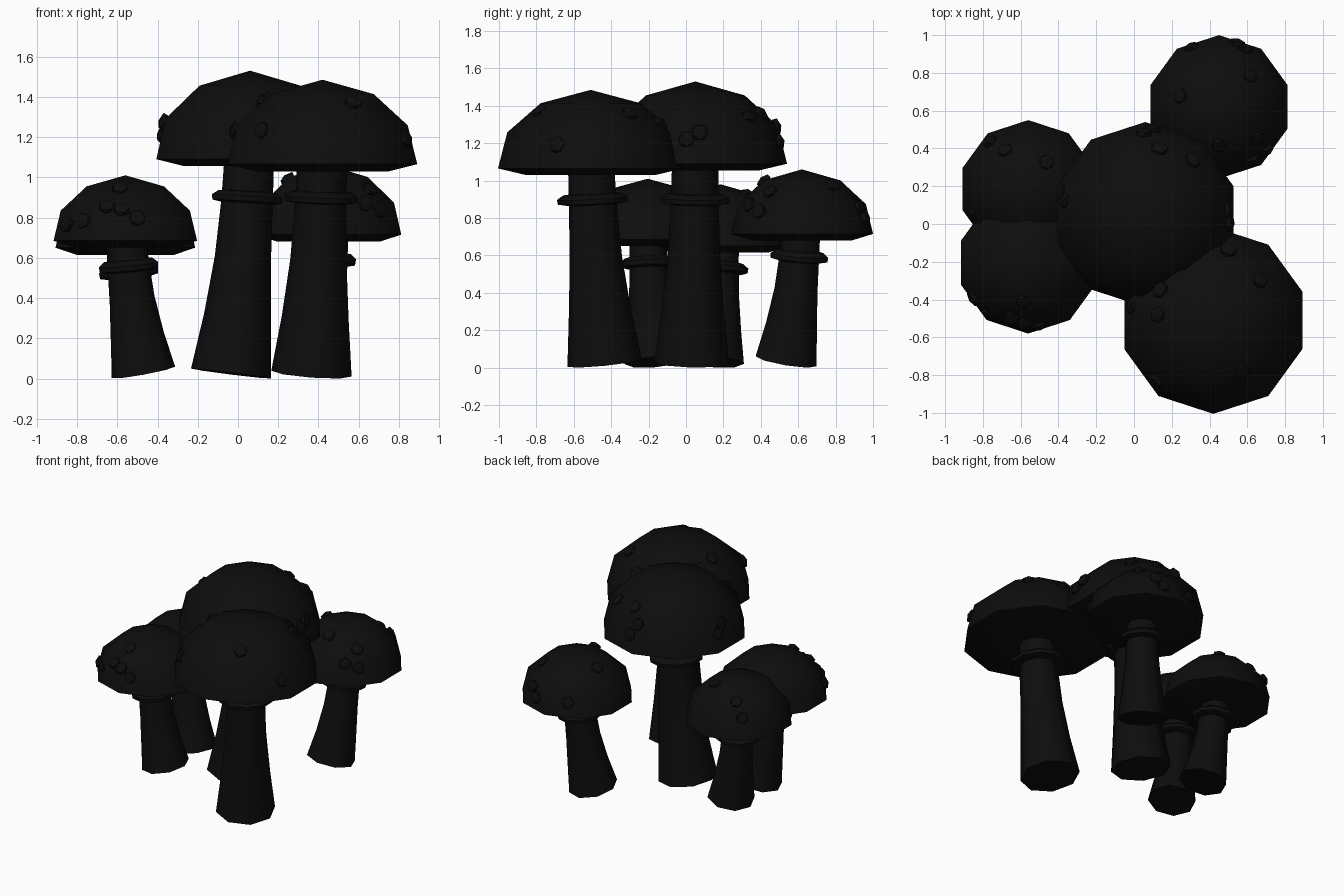
import bpy, bmesh, math
from mathutils import Vector, Matrix

if "Cube" in bpy.data.objects:
    bpy.data.objects.remove(bpy.data.objects["Cube"])

dark = bpy.data.materials.new("dark_flesh")
dark.diffuse_color = (0.004, 0.004, 0.004, 1)
dark.use_nodes = True
dark.node_tree.nodes["Principled BSDF"].inputs["Base Color"].default_value = dark.diffuse_color
UP = Vector((0, 0, 1))


def loft(bm, rings, sides):
    """Skin a list of (centre, axis, radius) rings; radius 0 makes a tip."""
    loops = []
    for c, axis, r in rings:
        q = UP.rotation_difference(axis)
        if r == 0:
            loops.append([bm.verts.new(c)])
            continue
        ang = [math.pi / 2 + 2 * math.pi * i / sides for i in range(sides)]
        loops.append([bm.verts.new(c + q @ Vector((r * math.cos(a), r * math.sin(a), 0))) for a in ang])
    for lo, hi in zip(loops, loops[1:]):
        for i in range(sides):
            j = (i + 1) % sides
            if len(hi) == 1:
                bm.faces.new((lo[i], lo[j], hi[0]))
            else:
                bm.faces.new((lo[i], lo[j], hi[j], hi[i]))
    for end in (loops[0], loops[-1]):
        if len(end) > 1:
            bm.faces.new(end)


def finish(bm, name):
    bmesh.ops.recalc_face_normals(bm, faces=bm.faces)
    me = bpy.data.meshes.new(name)
    bm.to_mesh(me)
    bm.free()
    ob = bpy.data.objects.new(name, me)
    bpy.context.collection.objects.link(ob)
    me.materials.append(dark)
    bpy.ops.object.select_all(action='DESELECT')
    ob.select_set(True)
    bpy.context.view_layer.objects.active = ob
    bpy.ops.object.shade_smooth_by_angle(angle=math.radians(45))


# cap profile above the rim: (height fraction, radius fraction)
DOME = [(0, 1), (0.46, 0.9), (0.83, 0.54), (1, 0)]


def dome_point(az, f, R, H):
    """Point and outward normal on the dome at an azimuth and height fraction."""
    for (f0, r0), (f1, r1) in zip(DOME, DOME[1:]):
        if f <= f1:
            break
    r = R * (r0 + (r1 - r0) * (f - f0) / (f1 - f0))
    a = math.radians(az)
    d = Vector((math.cos(a), math.sin(a), 0))
    n = d * (H * (f1 - f0)) + UP * (R * (r0 - r1))
    return d * r * 0.98 + UP * f * H, n.normalized()


def mushroom(label, cap, base, rim, R, H, foot, collar_z, collar_r, spots):
    # stem curving outwards from its foot
    lean = Vector((cap[0] - base[0], cap[1] - base[1], 0))
    top = rim + 0.08
    z0 = foot * 1.5 * lean.length / top

    def path(t):
        return Vector((base[0], base[1], z0 + (top - z0) * t)) + lean * (1.5 * t - 0.5 * t * t)

    def tangent(t):
        return (lean * (1.5 - t) + UP * (top - z0)).normalized()

    bm = bmesh.new()
    loft(bm, [(path(t), tangent(t), foot * k) for t, k in
              ((0, 1), (0.25, 0.83), (0.5, 0.7), (0.75, 0.64), (1, 0.61))], 8)
    finish(bm, label + "_stem")

    # flared collar under the cap
    t = (collar_z - z0) / (top - z0)
    c, axis = path(t), tangent(t)
    bm = bmesh.new()
    loft(bm, [(c + axis * h, axis, collar_r * k) for h, k in
              ((-0.028, 0.75), (-0.02, 0.98), (0.005, 1), (0.028, 0.82), (0.032, 0.6))], 10)
    finish(bm, label + "_collar")

    # domed cap with a shallow bulging underside
    o = Vector((cap[0], cap[1], rim))
    rings = [(o - UP * 0.03, UP, R * 0.3), (o - UP * 0.035, UP, R * 0.7)]
    rings += [(o + UP * f * H, UP, R * k) for f, k in DOME]
    bm = bmesh.new()
    loft(bm, rings, 10)
    finish(bm, label + "_cap")

    # flattened warts on the cap
    bm = bmesh.new()
    s = 0.035 + 0.03 * R
    for az, f in spots:
        p, n = dome_point(az, f, R, H)
        m = Matrix.Translation(o + p) @ UP.rotation_difference(n).to_matrix().to_4x4()
        bmesh.ops.create_icosphere(bm, subdivisions=1, radius=s,
                                   matrix=m @ Matrix.Diagonal((1, 1, 0.55, 1)))
    finish(bm, label + "_warts")


mushroom("tall_middle", (0.06, 0.05), (-0.035, 0.03), 1.09, 0.49, 0.44, 0.2, 0.9, 0.185,
         [(91, .45), (78, .62), (85, .27), (49, .57), (3, .38), (-6, .3), (170, .42), (165, .28)])
mushroom("tall_front", (0.42, -0.51), (0.365, -0.435), 1.065, 0.495, 0.42, 0.2, 0.9, 0.19,
         [(-23, .3), (-61, .73), (41, .7), (78, .58), (150, .7), (174, .76), (170, .4), (227, .4)])
mushroom("short_back", (0.45, 0.62), (0.38, 0.535), 0.715, 0.38, 0.345, 0.165, 0.595, 0.155,
         [(115, .3), (74, .25), (65, .42), (45, .75), (164, .8), (270, .82), (-40, .65), (-42, .35), (-57, .45)])
mushroom("short_left_front", (-0.56, -0.205), (-0.47, -0.17), 0.685, 0.375, 0.325, 0.16, 0.56, 0.155,
         [(213, .25), (233, .3), (263, .8), (253, .52), (267, .48), (280, .35)])
mushroom("short_left_back", (-0.56, 0.185), (-0.47, 0.15), 0.65, 0.365, 0.33, 0.16, 0.53, 0.155,
         [(129, .45), (121, .7), (56, .85), (203, .4)])
